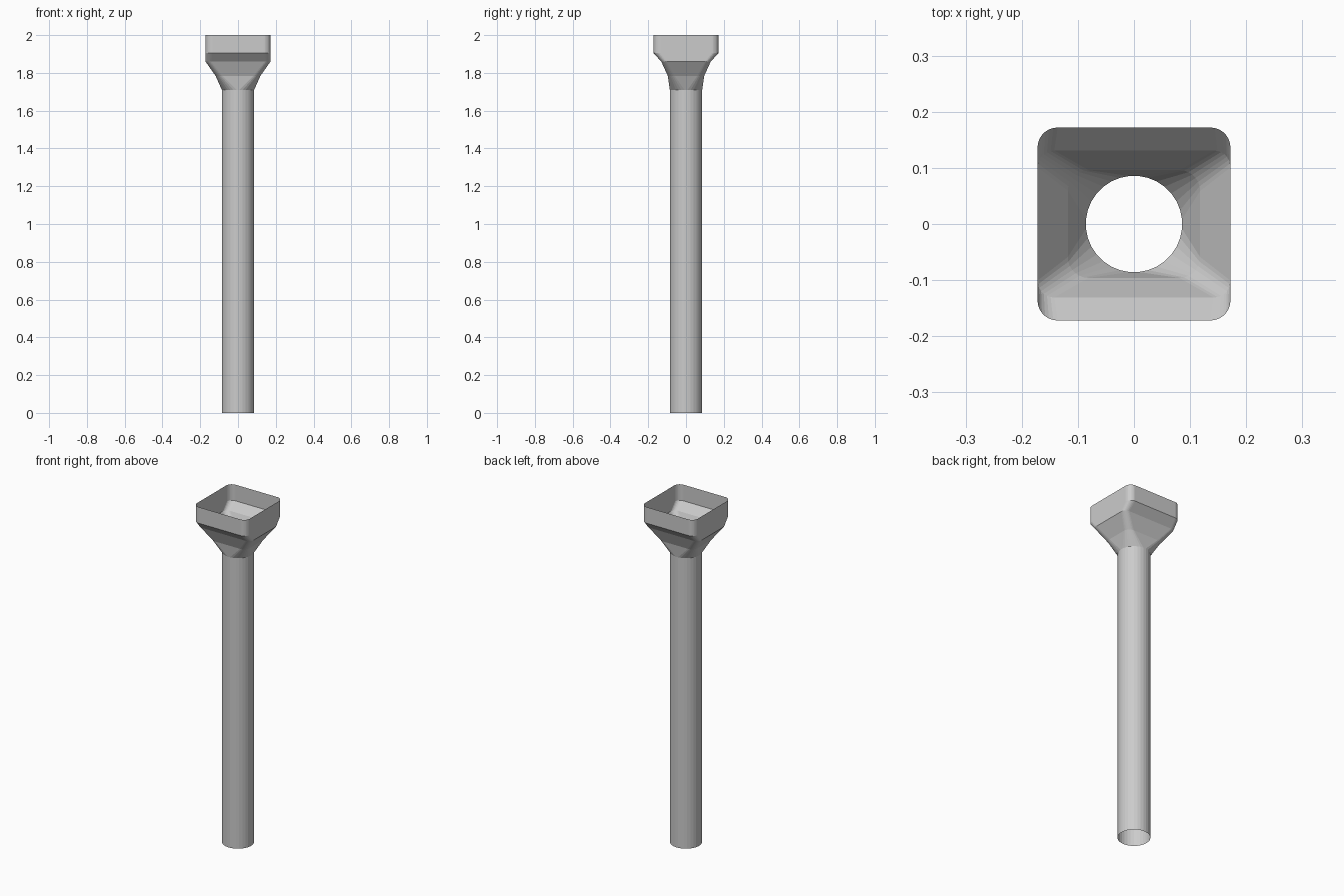
import bpy, bmesh
from math import sin, cos, pi

if "Cube" in bpy.data.objects:
    bpy.data.objects.remove(bpy.data.objects["Cube"])

N = 8  # points per rounded corner


def ring(bm, hx, hy, r, z):
    """Rounded rectangle; becomes a circle when hx = hy = r."""
    circle = hx - r < 1e-6
    verts = []
    for q in range(4):
        sx = (1, -1, -1, 1)[q]
        sy = (1, 1, -1, -1)[q]
        for j in range(N):
            t = (j + 0.5) / N if circle else j / (N - 1)
            a = (q + t) * pi / 2
            verts.append(bm.verts.new((sx * (hx - r) + r * cos(a),
                                       sy * (hy - r) + r * sin(a), z)))
    return verts


def loft(name, sections):
    """Open single-wall skin through a stack of sections."""
    bm = bmesh.new()
    rings = [ring(bm, *s) for s in sections]
    for lo, hi in zip(rings, rings[1:]):
        for i in range(len(lo)):
            k = (i + 1) % len(lo)
            bm.faces.new((lo[i], lo[k], hi[k], hi[i]))
    me = bpy.data.meshes.new(name)
    bm.to_mesh(me)
    bm.free()
    ob = bpy.data.objects.new(name, me)
    bpy.context.collection.objects.link(ob)
    return ob


# Long round downpipe, open at both ends
R = 0.086
loft("pipe", [(R, R, R, 0), (R, R, R, 1.71)])

# Square collecting head, tapering from the pipe to a rounded square rim
loft("hopper_head", [
    (R, R, R, 1.71),
    (0.118, 0.096, 0.037, 1.783),
    (0.172, 0.131, 0.03, 1.86),
    (0.172, 0.172, 0.036, 1.905),
    (0.172, 0.172, 0.036, 2.0),
])
